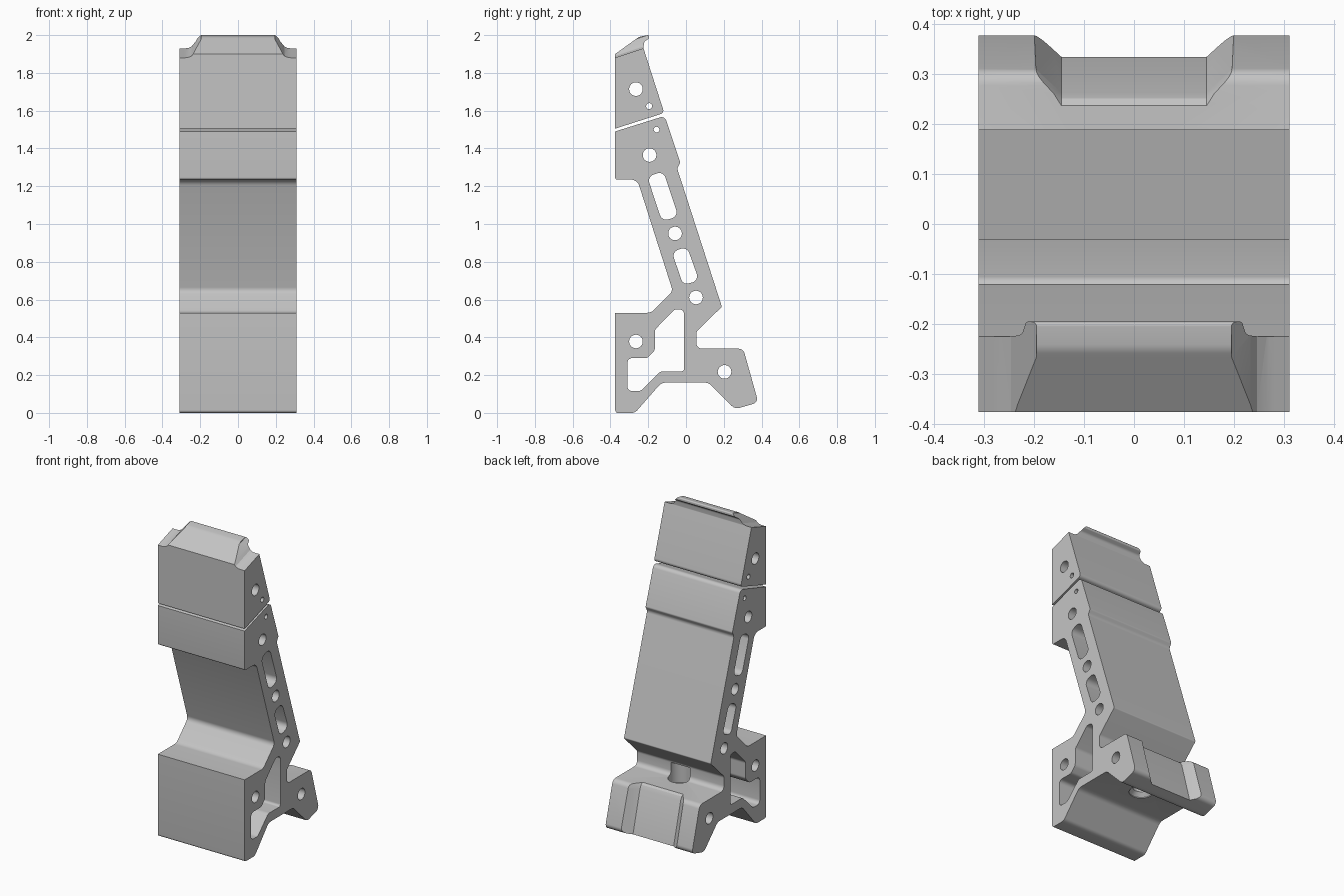
import bpy, bmesh, math
from mathutils import Vector

cube = bpy.data.objects.get("Cube")
if cube:
    bpy.data.objects.remove(cube, do_unlink=True)

HALF = 0.31  # half of the body width

metal = bpy.data.materials.new("light_grey_metal")
metal.use_nodes = True
GREY = (0.55, 0.55, 0.55, 1)
metal.diffuse_color = GREY
metal.node_tree.nodes["Principled BSDF"].inputs["Base Color"].default_value = GREY


def rounded(corners, steps=6):
    """Replace each (y, z, radius) corner with a tangent arc."""
    out = []
    n = len(corners)
    for i, (y, z, r) in enumerate(corners):
        p = Vector((y, z))
        a = Vector(corners[i - 1][:2]) - p
        b = Vector(corners[(i + 1) % n][:2]) - p
        if r == 0:
            out.append(p)
            continue
        half = a.angle(b) / 2
        dist = min(r / math.tan(half), a.length * 0.49, b.length * 0.49)
        r = dist * math.tan(half)
        a.normalize()
        b.normalize()
        centre = p + (a + b).normalized() * (r / math.sin(half))
        start, end = p + a * dist - centre, p + b * dist - centre
        sweep = start.angle_signed(end)
        for k in range(steps + 1):
            t = -sweep * k / steps
            c, s = math.cos(t), math.sin(t)
            out.append(centre + Vector((start.x * c - start.y * s, start.x * s + start.y * c)))
    return out


def circle(y, z, r, n=32):
    return [Vector((y + r * math.cos(2 * math.pi * i / n), z + r * math.sin(2 * math.pi * i / n)))
            for i in range(n)]


def loft(bm, rings):
    """Skin a closed solid through matching rings of points."""
    rows = [[bm.verts.new(p) for p in ring] for ring in rings]
    n = len(rows[0])
    for r0, r1 in zip(rows, rows[1:]):
        for i in range(n):
            j = (i + 1) % n
            bm.faces.new((r0[i], r0[j], r1[j], r1[i]))
    bm.faces.new(rows[0][::-1])
    bm.faces.new(rows[-1])


def side_prism(bm, outline, half):
    loft(bm, [[(x, p[0], p[1]) for p in outline] for x in (-half, half)])


def finish(bm, name):
    bmesh.ops.recalc_face_normals(bm, faces=bm.faces)
    mesh = bpy.data.meshes.new(name)
    bm.to_mesh(mesh)
    bm.free()
    mesh.materials.append(metal)
    obj = bpy.data.objects.new(name, mesh)
    bpy.context.collection.objects.link(obj)
    return obj


def prisms(name, outlines, half):
    bm = bmesh.new()
    for outline in outlines:
        side_prism(bm, outline, half)
    return finish(bm, name)


def cut(obj, cutter):
    """Subtract the cutter and discard it."""
    mod = obj.modifiers.new("cut", 'BOOLEAN')
    mod.operation, mod.solver, mod.object = 'DIFFERENCE', 'EXACT', cutter
    bpy.context.view_layer.objects.active = obj
    bpy.ops.object.modifier_apply(modifier=mod.name)
    bpy.data.objects.remove(cutter, do_unlink=True)


def smooth(obj):
    bpy.ops.object.select_all(action='DESELECT')
    obj.select_set(True)
    bpy.context.view_layer.objects.active = obj
    bpy.ops.object.shade_smooth_by_angle(angle=math.radians(25))


# Upper cap: wedge with a rounded lip at the back
cap = prisms("upper_cap", [rounded([
    (-0.375, 1.505, 0), (-0.115, 1.588, 0.02), (-0.225, 1.93, 0.01), (-0.222, 1.965, 0.02),
    (-0.195, 1.982, 0.008), (-0.195, 2.002, 0.01), (-0.25, 1.99, 0.05), (-0.375, 1.90, 0)])], HALF)
cut(cap, prisms("cap_holes", [circle(-0.265, 1.714, 0.036), circle(-0.195, 1.624, 0.016)], 0.5))

# Sloped shoulders at both ends of the cap
shoulder = [(0.195, 0.2), (0.195, 0.062), (0.232, 0.026), (0.245, 0.01), (0.265, 0.001),
            (0.28, 0), (0.4, 0), (0.4, 0.2)]
for side in (-1, 1):
    bm = bmesh.new()
    loft(bm, [[(side * x, y, 1.88 + (y + 0.375) / 3 + h) for x, h in shoulder] for y in (-0.5, 0)])
    cut(cap, finish(bm, "shoulder_cutter"))
smooth(cap)

# Main body: upper head, slanted stem, front block and rear foot in one profile
body = prisms("main_body", [rounded([
    (-0.375, 1.49, 0), (-0.113, 1.572, 0.025), (-0.03, 1.325, 0.015), (-0.047, 1.295, 0.03),
    (0.19, 0.562, 0.01), (0.055, 0.43, 0.03), (0.055, 0.34, 0.03), (0.303, 0.34, 0.035),
    (0.383, 0.055, 0.03), (0.26, 0.02, 0.04), (0.12, 0.16, 0.05), (-0.13, 0.16, 0.05),
    (-0.27, 0, 0.04), (-0.375, 0, 0.015), (-0.375, 0.53, 0), (-0.185, 0.53, 0.05),
    (-0.07, 0.645, 0.035), (-0.258, 1.235, 0.045), (-0.375, 1.235, 0.012)])], HALF)

# Pin holes, stem slots and the pocket between block and web
openings = [circle(y, z, 0.036) for y, z in (
    (-0.193, 1.365), (-0.058, 0.95), (0.053, 0.611), (-0.265, 0.378), (0.204, 0.217))]
openings += [
    circle(-0.156, 1.5, 0.015),
    rounded([(-0.205, 1.25, 0.035), (-0.12, 1.28, 0.035), (-0.04, 1.04, 0.035), (-0.127, 1.015, 0.035)]),
    rounded([(-0.075, 0.852, 0.035), (0.005, 0.88, 0.035), (0.07, 0.7, 0.035), (-0.015, 0.678, 0.03)]),
    rounded([(-0.06, 0.548, 0.03), (-0.01, 0.548, 0.03), (-0.01, 0.22, 0.015), (-0.135, 0.22, 0.04),
             (-0.24, 0.115, 0.04), (-0.31, 0.115, 0.025), (-0.31, 0.29, 0.025), (-0.205, 0.29, 0.03),
             (-0.165, 0.33, 0.03), (-0.165, 0.44, 0.03)])]
cut(body, prisms("body_openings", openings, 0.5))

# Recess with slanted walls across the back of the foot, following its rounded top edge
stations = [(0.21, 0.35, 90), (0.232, 0.343, 68), (0.25, 0.33, 42), (0.262, 0.308, 15), (0.35, -0.02, 15)]
rings = []
for y, z, deg in stations:
    a = math.radians(deg)
    oy, oz = y + 0.09 * math.cos(a), z + 0.09 * math.sin(a)
    rings.append([(-0.145, y, z), (0.145, y, z), (0.24, oy, oz), (-0.24, oy, oz)])
bm = bmesh.new()
loft(bm, rings)
bmesh.ops.triangulate(bm, faces=bm.faces)
cut(body, finish(bm, "foot_recess_cutter"))

# Upright bolt hole in the web, countersunk underneath and counterbored above
bm = bmesh.new()
steps = [(0.1, 0.072), (0.165, 0.072), (0.19, 0.05), (0.28, 0.05), (0.281, 0.068), (0.42, 0.068)]
loft(bm, [[(p.x, p.y, z) for p in circle(0, 0.066, r)] for z, r in steps])
cut(body, finish(bm, "bolt_hole_cutter"))
smooth(body)
